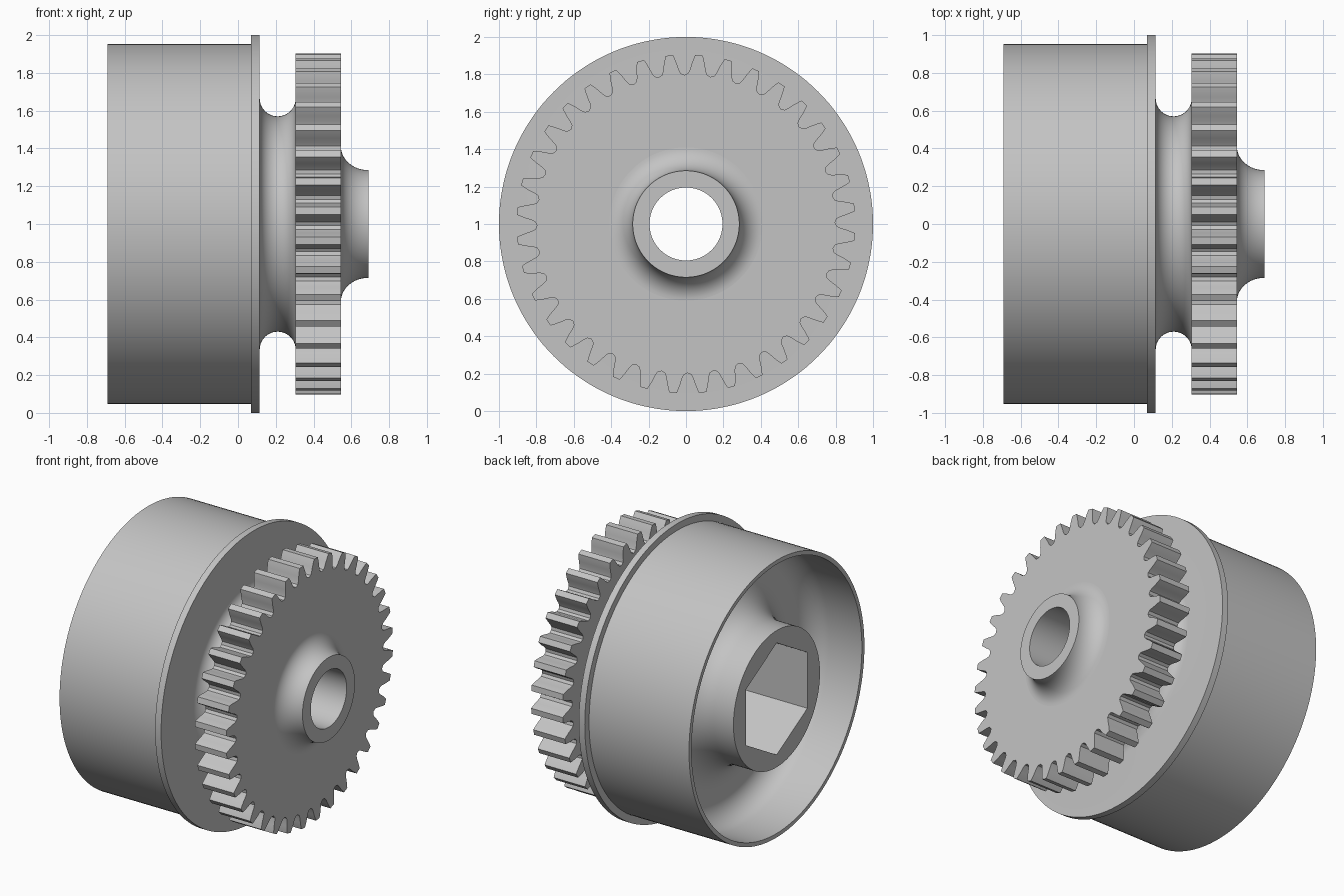
import bpy, bmesh
from math import sin, cos, pi, radians

if "Cube" in bpy.data.objects:
    bpy.data.objects.remove(bpy.data.objects["Cube"])

SEGMENTS = 144
TEETH = 36
BORE = 0.195
HEX_FLAT = 0.333      # centre to flat of the hexagonal socket
AXIS_Z = 1.0

metal = bpy.data.materials.new("light grey metal")
metal.use_nodes = True
metal.diffuse_color = (0.55, 0.55, 0.55, 1)
metal.node_tree.nodes["Principled BSDF"].inputs["Base Color"].default_value = (0.55, 0.55, 0.55, 1)


def rings_to_object(name, rings):
    """Join a closed sequence of equal-sized rings with quads."""
    bm = bmesh.new()
    loops = [[bm.verts.new(p) for p in ring] for ring in rings]
    for k, a in enumerate(loops):
        b = loops[(k + 1) % len(loops)]
        for i in range(len(a)):
            j = (i + 1) % len(a)
            bm.faces.new((a[i], a[j], b[j], b[i]))
    bmesh.ops.recalc_face_normals(bm, faces=bm.faces)
    mesh = bpy.data.meshes.new(name)
    bm.to_mesh(mesh)
    bm.free()
    mesh.materials.append(metal)
    obj = bpy.data.objects.new(name, mesh)
    bpy.context.collection.objects.link(obj)
    bpy.ops.object.select_all(action='DESELECT')
    obj.select_set(True)
    bpy.context.view_layer.objects.active = obj
    bpy.ops.object.shade_smooth_by_angle(angle=radians(30))
    return obj


def point(x, r, a):
    return (x, r * cos(a), AXIS_Z + r * sin(a))


def round_ring(x, r, count=SEGMENTS, start=0.0):
    return [point(x, r, start + 2 * pi * i / count) for i in range(count)]


def hex_ring(x):
    ring = []
    for i in range(SEGMENTS):
        a = 2 * pi * i / SEGMENTS
        off = (a + pi / 6) % (pi / 3) - pi / 6
        ring.append(point(x, HEX_FLAT / cos(off), a))
    return ring


def arc(cx, cr, rx, rr, start, end, steps=14):
    """Elliptical fillet in the profile plane, angles in degrees."""
    out = []
    for i in range(steps + 1):
        a = radians(start + (end - start) * i / steps)
        out.append((cx + rx * cos(a), cr + rr * sin(a)))
    return out


# Drum, flange, filleted neck and front hub, turned about the x axis
profile = [(-0.69, 0.47)]
profile += arc(-0.54, 0.72, 0.25, 0.25, 270, 360)       # hub to web
profile += arc(-0.44, 0.775, 0.15, 0.15, 0, 90)         # web to wall
profile += [(-0.69, 0.925), (-0.69, 0.953), (0.07, 0.953),
            (0.07, 1.0), (0.115, 1.0)]
profile += arc(0.21, 0.665, 0.095, 0.095, 180, 360, 24)  # neck groove
profile += [(0.35, 0.66), (0.35, 0.41)]
profile += arc(0.69, 0.41, 0.145, 0.125, 180, 270)      # front hub
profile += [(0.69, BORE), (0.1, BORE)]
body_rings = [round_ring(x, r) for x, r in profile]
body_rings += [hex_ring(0.1), hex_ring(-0.69)]
rings_to_object("drum_body", body_rings)

# Spur gear: one tooth outline as (angle in degrees, radius), repeated
half = [(1.25, 0.905), (1.75, 0.885), (2.4, 0.855), (2.95, 0.825), (3.6, 0.806)]
tooth = [(-a, r) for a, r in reversed(half)] + half + [(5.0, 0.797)]
outline = [(radians(5.6 + 360 * t / TEETH + a), r)
           for t in range(TEETH) for a, r in tooth]


def gear_ring(x):
    return [point(x, r, a) for a, r in outline]


def gear_bore(x):
    return [point(x, 0.38, a) for a, r in outline]


rings_to_object("spur_gear", [gear_bore(0.305), gear_ring(0.305),
                              gear_ring(0.545), gear_bore(0.545)])
